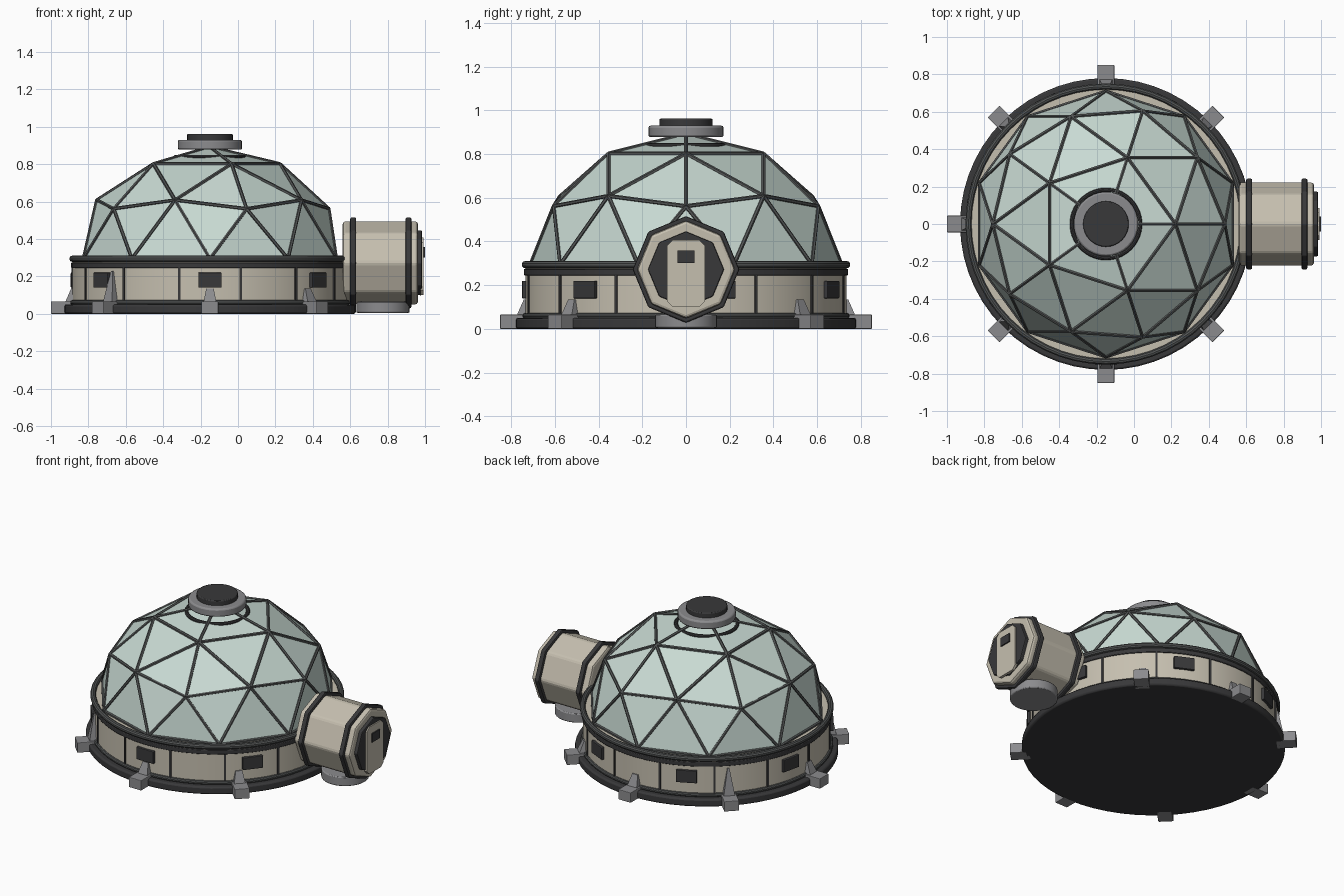
import bpy, bmesh
from math import pi, sin, cos, radians
from mathutils import Vector, Matrix

cube = bpy.data.objects.get("Cube")
if cube:
    bpy.data.objects.remove(cube, do_unlink=True)

CX = -0.15      # dome centre
TUBE_Z = 0.272  # airlock axis height


def material(name, rgb):
    m = bpy.data.materials.new(name)
    m.use_nodes = True
    m.diffuse_color = (*rgb, 1)
    m.node_tree.nodes["Principled BSDF"].inputs["Base Color"].default_value = (*rgb, 1)
    return m


GLASS = material("pale_green_glass", (0.58, 0.70, 0.65))
CREAM = material("cream_panel", (0.56, 0.52, 0.43))
GREY = material("mid_grey_metal", (0.26, 0.26, 0.27))
STEEL = material("dark_steel", (0.085, 0.09, 0.09))
DARK = material("charcoal", (0.04, 0.04, 0.042))


def finish(bm, name, mat, bevel=0, smooth=False):
    bmesh.ops.recalc_face_normals(bm, faces=bm.faces)
    mesh = bpy.data.meshes.new(name)
    bm.to_mesh(mesh)
    bm.free()
    mesh.materials.append(mat)
    ob = bpy.data.objects.new(name, mesh)
    bpy.context.collection.objects.link(ob)
    if bevel:
        mod = ob.modifiers.new("bevel", "BEVEL")
        mod.width, mod.segments, mod.limit_method = bevel, 2, "ANGLE"
    if smooth:
        bpy.ops.object.select_all(action="DESELECT")
        ob.select_set(True)
        bpy.context.view_layer.objects.active = ob
        bpy.ops.object.shade_smooth_by_angle(angle=radians(35))
    return ob


def disc(name, mat, r, z0, z1, x=CX, sides=56, bevel=0.006):
    bm = bmesh.new()
    bmesh.ops.create_cone(bm, cap_ends=True, segments=sides, radius1=r, radius2=r,
                          depth=z1 - z0, matrix=Matrix.Translation((x, 0, (z0 + z1) / 2)))
    return finish(bm, name, mat, bevel, True)


def ring(name, mat, major, minor, z, sides=56):
    # Torus made by spinning a small circle around the dome axis
    bm = bmesh.new()
    place = Matrix.Translation((CX + major, 0, z)) @ Matrix.Rotation(pi / 2, 4, "X")
    bmesh.ops.create_circle(bm, segments=10, radius=minor, matrix=place)
    bmesh.ops.spin(bm, geom=bm.verts[:] + bm.edges[:], cent=(CX, 0, 0), axis=(0, 0, 1),
                   angle=2 * pi, steps=sides, use_merge=True)
    return finish(bm, name, mat, 0, True)


def around(azimuth):
    return Matrix.Translation((CX, 0, 0)) @ Matrix.Rotation(radians(azimuth), 4, "Z")


def boxes(name, mat, centre, size, azimuths, bevel=0):
    # Identical boxes repeated around the dome axis
    bm = bmesh.new()
    for a in azimuths:
        m = around(a) @ Matrix.Translation(centre) @ Matrix.Diagonal((*size, 1))
        bmesh.ops.create_cube(bm, size=1, matrix=m)
    return finish(bm, name, mat, bevel)


def octagon(name, mat, r, x0, x1, bevel=0.006):
    bm = bmesh.new()
    m = Matrix.Translation(((x0 + x1) / 2, 0, TUBE_Z)) @ Matrix.Rotation(pi / 2, 4, "Y")
    bmesh.ops.create_cone(bm, cap_ends=True, segments=8, radius1=r, radius2=r,
                          depth=x1 - x0, matrix=m)
    return finish(bm, name, mat, bevel)


# Foundation and drum wall
disc("foundation", DARK, 0.78, 0, 0.05, bevel=0.01)
disc("drum_wall", CREAM, 0.735, 0.04, 0.29)
ring("lower_trim", STEEL, 0.737, 0.013, 0.06)
disc("upper_band", DARK, 0.742, 0.245, 0.275, bevel=0.004)
ring("rim", STEEL, 0.735, 0.017, 0.294)

# Panel seams and windows
boxes("wall_seams", DARK, (0.734, 0, 0.16), (0.014, 0.013, 0.19),
      [k * 360 / 14 for k in range(14)])
boxes("windows", DARK, (0.735, 0, 0.18), (0.03, 0.125, 0.08),
      [-90 + k * 360 / 7 for k in range(7)], 0.004)

# Feet with wedge braces against the wall
FEET = range(45, 360, 45)
boxes("feet", GREY, (0.79, 0, 0.033), (0.12, 0.09, 0.066), FEET, 0.004)
bm = bmesh.new()
for a in FEET:
    top, half = (0.23, 0.006) if a in (135, 225) else (0.135, 0.02)
    corners = [(0.70, -0.035, 0.06), (0.70, 0.035, 0.06), (0.775, 0.035, 0.06), (0.775, -0.035, 0.06),
               (0.70, -half, top), (0.70, half, top), (0.742, half, top), (0.742, -half, top)]
    vs = [bm.verts.new(around(a) @ Vector(c)) for c in corners]
    bmesh.ops.convex_hull(bm, input=vs)
finish(bm, "foot_braces", GREY)

# Faceted dome: upper half of a squashed icosphere
bm = bmesh.new()
bmesh.ops.create_icosphere(bm, subdivisions=2, radius=1)
bmesh.ops.delete(bm, geom=[v for v in bm.verts if v.co.z < -0.01], context="VERTS")
bmesh.ops.transform(bm, verts=bm.verts,
                    matrix=Matrix.Translation((CX, 0, 0.295)) @ Matrix.Diagonal((0.71, 0.71, 0.595, 1)))
frame = [(e.verts[0].co.copy(), e.verts[1].co.copy()) for e in bm.edges]
finish(bm, "dome_panels", GLASS)

# Dome struts along every panel edge
bm = bmesh.new()
for a, b in frame:
    turn = (b - a).to_track_quat("Z", "Y").to_matrix().to_4x4()
    bmesh.ops.create_cone(bm, cap_ends=True, segments=6, radius1=0.01, radius2=0.01,
                          depth=(b - a).length, matrix=Matrix.Translation((a + b) / 2) @ turn)
finish(bm, "dome_struts", STEEL)

# Roof vent
ring("vent_seal", DARK, 0.182, 0.012, 0.838)
disc("vent_collar", GREY, 0.172, 0.877, 0.93, sides=32, bevel=0.01)
disc("vent_cap", DARK, 0.122, 0.92, 0.962, sides=32)

# Airlock tunnel
octagon("airlock_body", CREAM, 0.224, 0.56, 0.962, 0.014)
for name, x in (("inner_collar", 0.60), ("outer_collar", 0.895)):
    octagon(name, DARK, 0.244, x, x + 0.032, 0.008)
octagon("door_surround", DARK, 0.174, 0.95, 0.984)
disc("airlock_pad", GREY, 0.142, 0.005, 0.065, x=0.775, sides=32)

# Door with clipped corners, and its window
bm = bmesh.new()
w, h, c = 0.086, 0.153, 0.025
outline = [(sy * y, sz * z) for sy, sz, pts in (
    (1, 1, ((w, h - c), (w - c, h))), (-1, 1, ((w - c, h), (w, h - c))),
    (-1, -1, ((w, h - c), (w - c, h))), (1, -1, ((w - c, h), (w, h - c)))) for y, z in pts]
face = bm.faces.new([bm.verts.new((0.975, y, TUBE_Z - 0.018 + z)) for y, z in outline])
out = bmesh.ops.extrude_face_region(bm, geom=[face])
bmesh.ops.translate(bm, vec=(0.017, 0, 0), verts=[v for v in out["geom"] if isinstance(v, bmesh.types.BMVert)])
finish(bm, "airlock_door", CREAM)
boxes("door_window", DARK, (0.99 - CX, 0, 0.33), (0.02, 0.08, 0.056), [0])
